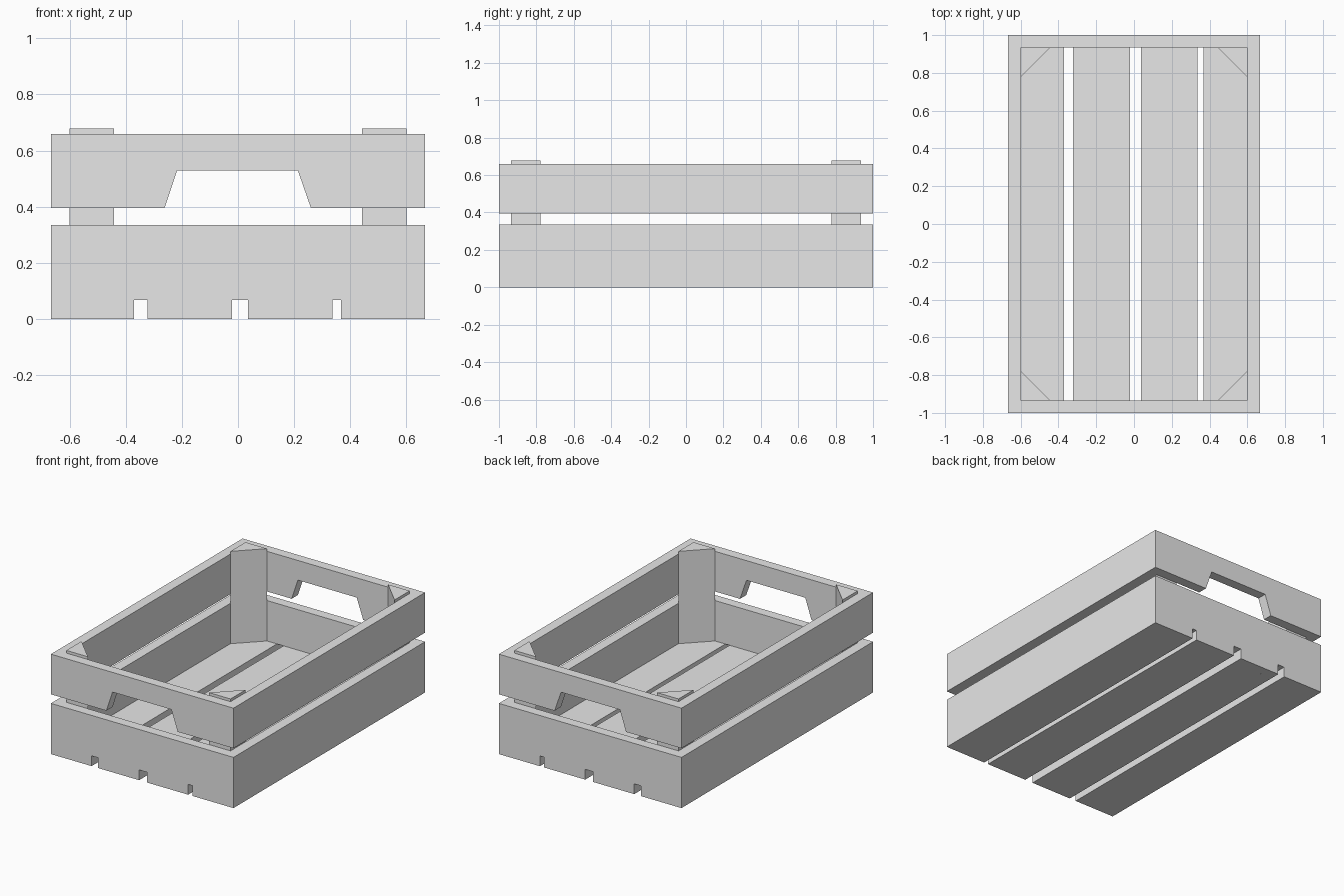
import bpy
import bmesh

cube = bpy.data.objects.get("Cube")
if cube:
    bpy.data.objects.remove(cube, do_unlink=True)

# Single plain grey
GREY = (0.8, 0.8, 0.8, 1.0)
grey = bpy.data.materials.new("plain grey")
grey.use_nodes = True
grey.diffuse_color = GREY
for node in grey.node_tree.nodes:
    if node.type == 'BSDF_PRINCIPLED':
        node.inputs["Base Color"].default_value = GREY

# Main dimensions
HX, HY = 0.667, 1.0          # outer half sizes
IX, IY = 0.60, 0.935         # inner half sizes
FLOOR = 0.068                # slat thickness
LOW_TOP = 0.335
UP_BOTTOM, UP_TOP = 0.395, 0.66
POST_TOP = 0.678
GAPS = [(-0.37, -0.322), (-0.022, 0.036), (0.336, 0.367)]


def prism(name, outline, start, vector):
    """Extrude a flat outline; start maps each 2D point to 3D."""
    bm = bmesh.new()
    face = bm.faces.new([bm.verts.new(start(*p)) for p in outline])
    result = bmesh.ops.extrude_face_region(bm, geom=[face])
    moved = [g for g in result["geom"] if isinstance(g, bmesh.types.BMVert)]
    bmesh.ops.translate(bm, verts=moved, vec=vector)
    bmesh.ops.recalc_face_normals(bm, faces=bm.faces)
    mesh = bpy.data.meshes.new(name)
    bm.to_mesh(mesh)
    bm.free()
    mesh.materials.append(grey)
    obj = bpy.data.objects.new(name, mesh)
    bpy.context.collection.objects.link(obj)
    return obj


def board(name, x0, x1, y0, y1, z0, z1):
    corners = [(x0, y0), (x1, y0), (x1, y1), (x0, y1)]
    return prism(name, corners, lambda x, y: (x, y, z0), (0, 0, z1 - z0))


# Side boards, lower and upper
for side, x0, x1 in (("left", IX, HX), ("right", -HX, -IX)):
    board(side + "_lower_board", x0, x1, -HY, HY, 0, LOW_TOP)
    board(side + "_upper_board", x0, x1, -HY, HY, UP_BOTTOM, UP_TOP)

# End boards: the lower one notched at the floor gaps, the upper one with a hand hole
lower = [(-IX, 0)]
for a, b in GAPS:
    lower += [(a, 0), (a, FLOOR), (b, FLOOR), (b, 0)]
lower += [(IX, 0), (IX, LOW_TOP), (-IX, LOW_TOP)]
upper = [(-IX, UP_BOTTOM), (-0.262, UP_BOTTOM), (-0.217, 0.53), (0.213, 0.53),
         (0.26, UP_BOTTOM), (IX, UP_BOTTOM), (IX, UP_TOP), (-IX, UP_TOP)]
for end, y in (("front", -HY), ("back", IY)):
    for level, outline in (("lower", lower), ("upper", upper)):
        prism(f"{end}_{level}_board", outline,
              lambda x, z: (x, y, z), (0, HY - IY, 0))

# Floor slats between the gaps
edges = [-IX] + [x for gap in GAPS for x in gap] + [IX]
for i in range(0, len(edges), 2):
    board(f"floor_slat_{i // 2 + 1}", edges[i], edges[i + 1], -IY, IY, 0, FLOOR)

# Triangular corner posts
LEG = 0.158
for end, sy in (("front", -1), ("back", 1)):
    for side, sx in (("left", 1), ("right", -1)):
        x, y = sx * IX, sy * IY
        prism(f"{end}_{side}_corner_post",
              [(x, y), (x - sx * LEG, y), (x, y - sy * LEG)],
              lambda px, py: (px, py, FLOOR), (0, 0, POST_TOP - FLOOR))
